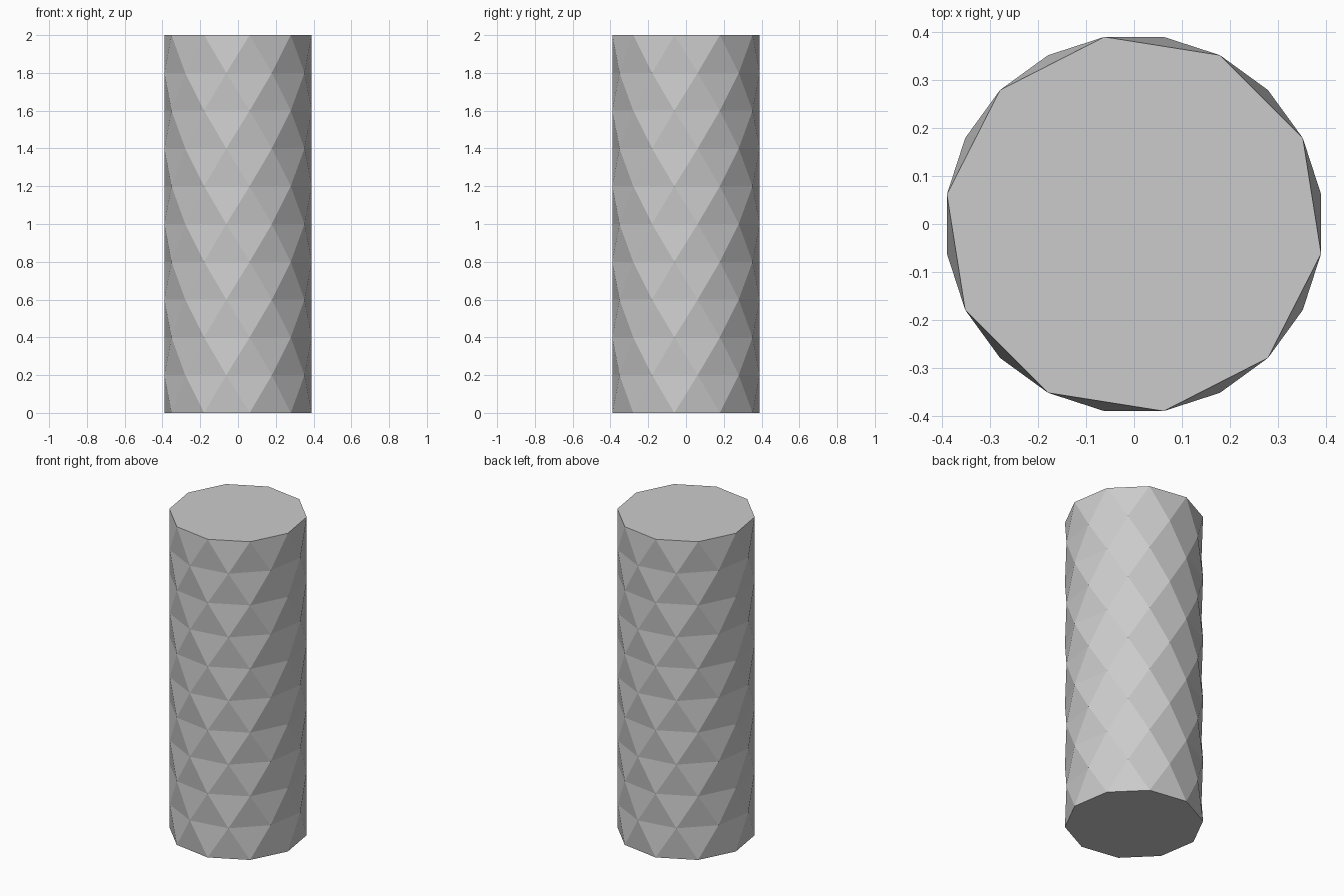
import bpy, bmesh
from math import cos, sin, radians

if "Cube" in bpy.data.objects:
    bpy.data.objects.remove(bpy.data.objects["Cube"])

SIDES, LEVELS, RADIUS, HEIGHT = 10, 10, 0.395, 2.0
bm = bmesh.new()

# Stacked ten-sided rings, each turned half a step from the one below
rings = []
for k in range(LEVELS + 1):
    offset = 27 + 18 * (k % 2)
    rings.append([bm.verts.new((RADIUS * cos(radians(offset + 36 * i)),
                                RADIUS * sin(radians(offset + 36 * i)),
                                HEIGHT * k / LEVELS)) for i in range(SIDES)])

# Triangle bands between neighbouring rings
for k in range(LEVELS):
    low, high = rings[k], rings[k + 1]
    for i in range(SIDES):
        j = (i + 1) % SIDES
        if k % 2 == 0:
            bm.faces.new((low[i], low[j], high[i]))
            bm.faces.new((low[j], high[j], high[i]))
        else:
            bm.faces.new((low[i], high[j], high[i]))
            bm.faces.new((low[i], low[j], high[j]))

# Flat end caps
bm.faces.new(rings[0][::-1])
bm.faces.new(rings[-1])
bmesh.ops.recalc_face_normals(bm, faces=bm.faces[:])

mesh = bpy.data.meshes.new("faceted_column")
bm.to_mesh(mesh)
bm.free()
bpy.context.collection.objects.link(bpy.data.objects.new("faceted_column", mesh))
